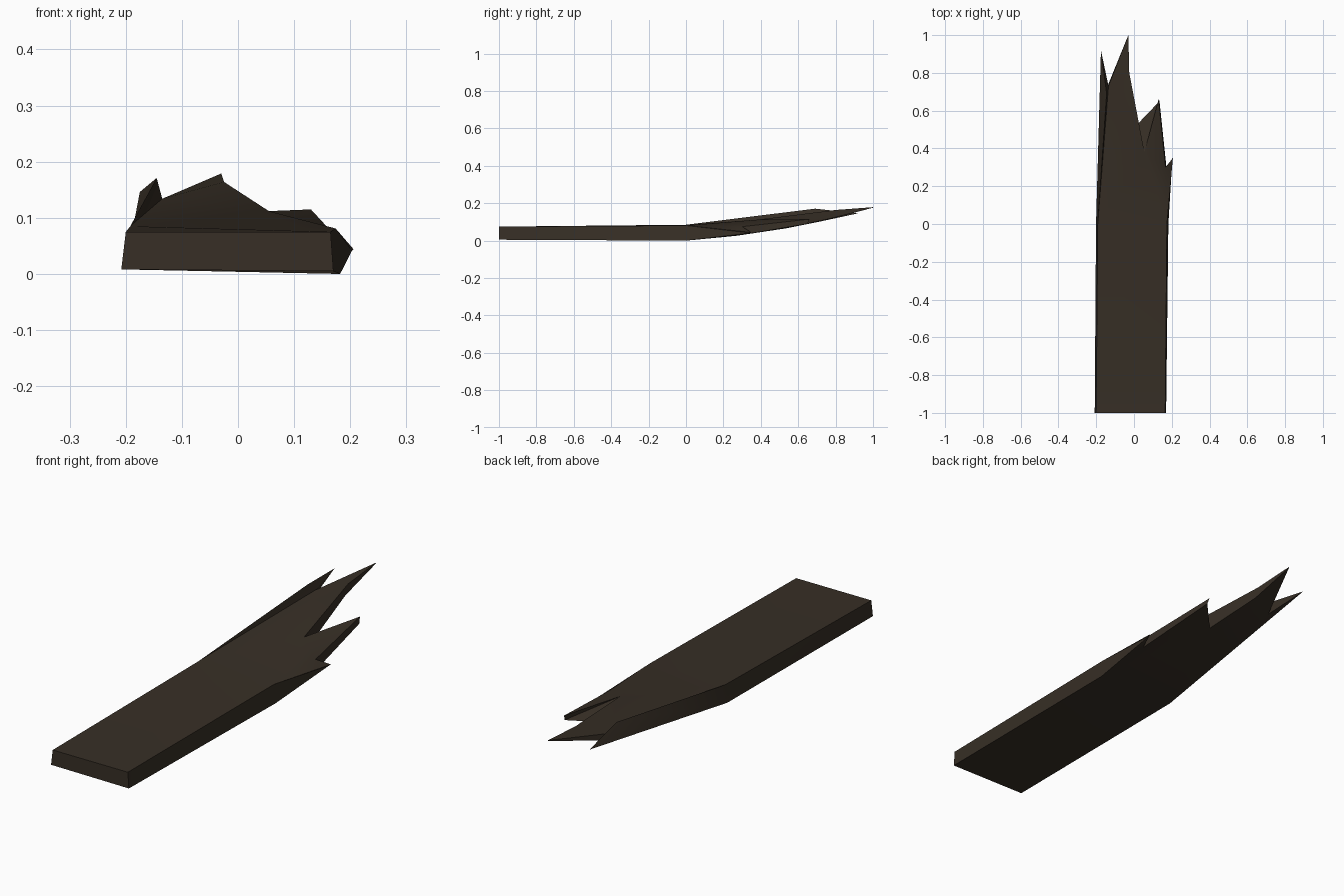
import bpy, bmesh, math

if "Cube" in bpy.data.objects:
    bpy.data.objects.remove(bpy.data.objects["Cube"])

# Matching outlines of the upper and lower plank faces, front left corner
# round the splintered end to the front right corner
TOP = [(-.200, -1, .075), (-.192, 0, .085), (-.145, .69, .171), (-.135, .73, .134),
       (-.030, 1, .179), (-.025, .80, .164), (.055, .38, .112), (.130, .66, .115),
       (.167, .30, .075), (.206, .35, .044), (.174, 0, .081), (.165, -1, .075)]
BOTTOM = [(-.208, -1, .008), (-.201, 0, .008), (-.175, .92, .146), (-.140, .73, .105),
          (-.030, 1, .176), (-.025, .78, .120), (.020, .53, .065), (.135, .65, .090),
          (.175, .27, .026), (.203, .345, .041), (.182, 0, .000), (.170, -1, .005)]
# Flat body plus the splinters
PATCHES = [(0, 1, 10, 11), (1, 2, 3), (1, 3, 6), (3, 4, 5), (3, 5, 6),
           (1, 6, 10), (6, 7, 8), (6, 8, 10), (8, 9, 10)]

wood = bpy.data.materials.new("dark_brown_wood")
wood.diffuse_color = (.038, .028, .019, 1)
wood.use_nodes = True
wood.node_tree.nodes["Principled BSDF"].inputs["Base Color"].default_value = wood.diffuse_color

bm = bmesh.new()
top = [bm.verts.new(p) for p in TOP]
bottom = [bm.verts.new(p) for p in BOTTOM]
for patch in PATCHES:
    bm.faces.new([top[i] for i in reversed(patch)])
    bm.faces.new([bottom[i] for i in patch])
# Sides and torn ends
n = len(TOP)
for i in range(n):
    j = (i + 1) % n
    bm.faces.new((top[i], top[j], bottom[j], bottom[i]))
bmesh.ops.triangulate(bm, faces=[f for f in bm.faces if len(f.verts) > 3])
bmesh.ops.recalc_face_normals(bm, faces=bm.faces[:])

mesh = bpy.data.meshes.new("broken_plank")
bm.to_mesh(mesh)
bm.free()
mesh.materials.append(wood)
plank = bpy.data.objects.new("broken_plank", mesh)
bpy.context.collection.objects.link(plank)
bpy.context.view_layer.objects.active = plank
plank.select_set(True)
bpy.ops.object.shade_smooth_by_angle(angle=math.radians(30))
